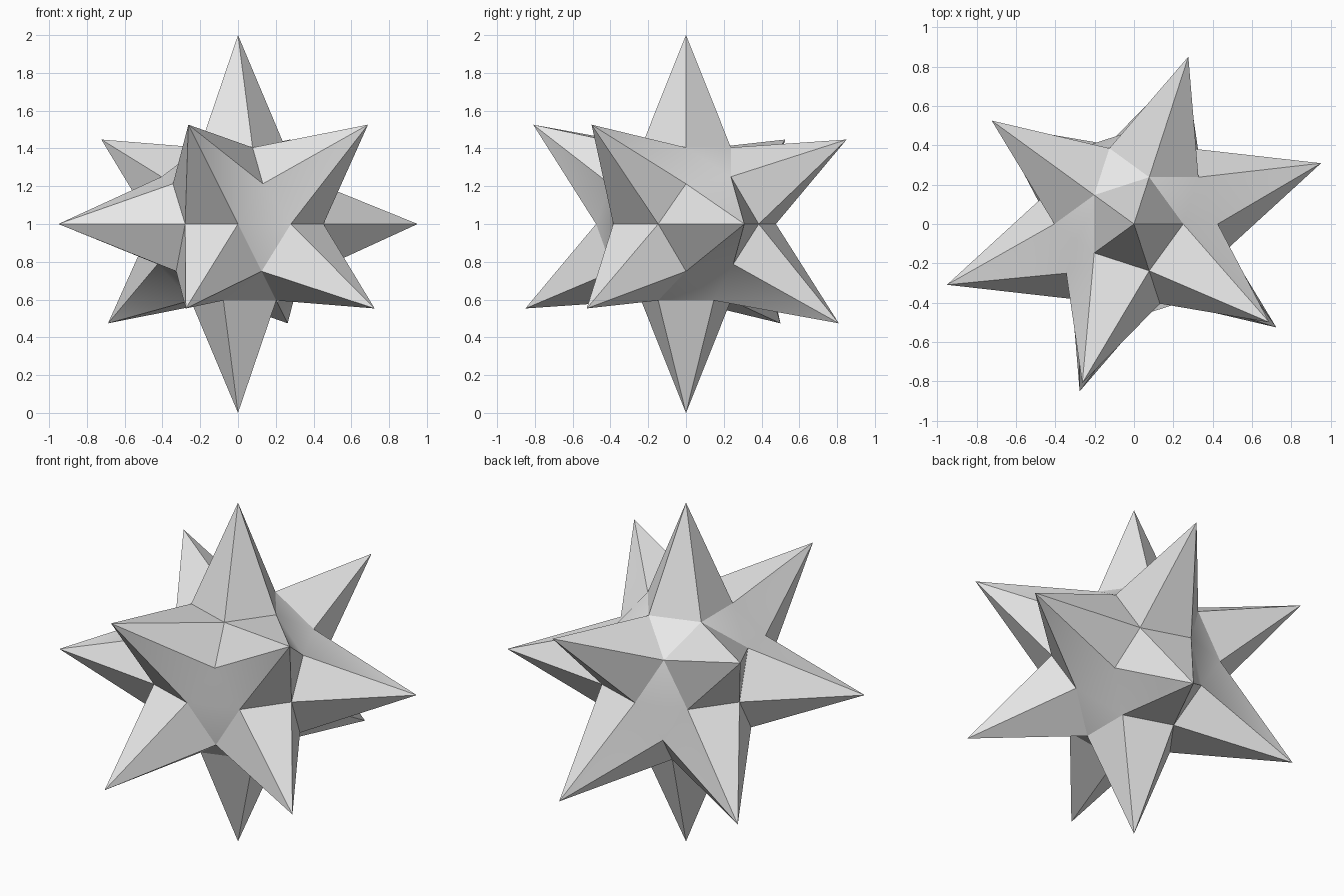
import bpy
import bmesh
import math
from mathutils import Vector

VALLEY = 0.476  # radius of the inner vertices, tips lie on the unit sphere

cube = bpy.data.objects.get("Cube")
if cube:
    bpy.data.objects.remove(cube, do_unlink=True)

# Plain grey material
grey = bpy.data.materials.new("light_grey")
grey.use_nodes = True
colour = (0.8, 0.8, 0.8, 1.0)
grey.diffuse_color = colour
grey.node_tree.nodes["Principled BSDF"].inputs["Base Color"].default_value = colour

# Spike axes: each one carries a spike at both ends
axes = [Vector(a).normalized() for a in (
    (0, 0, 1),
    (0.95, 0.31, 0),
    (0.69, -0.5, 0.53),
    (-0.26, -0.81, 0.53),
    (-0.72, 0.53, 0.45),
    (0.28, 0.85, 0.45),
)]

# Faceted ball: every vertex that is not a spike tip is drawn inwards
bm = bmesh.new()
bmesh.ops.create_icosphere(bm, subdivisions=2, radius=1)
for v in bm.verts:
    direction = v.co.normalized()
    is_tip = any(abs(direction.dot(a)) > 0.99 for a in axes)
    v.co = direction * (1.0 if is_tip else VALLEY)
bmesh.ops.recalc_face_normals(bm, faces=bm.faces)
bmesh.ops.translate(bm, verts=bm.verts, vec=(0, 0, 1))

mesh = bpy.data.meshes.new("spiked_star")
bm.to_mesh(mesh)
bm.free()
mesh.materials.append(grey)
star = bpy.data.objects.new("spiked_star", mesh)
bpy.context.collection.objects.link(star)

# Soft shading in the shallow valleys, crisp spike edges
bpy.ops.object.select_all(action="DESELECT")
star.select_set(True)
bpy.context.view_layer.objects.active = star
bpy.ops.object.shade_smooth_by_angle(angle=math.radians(30))
